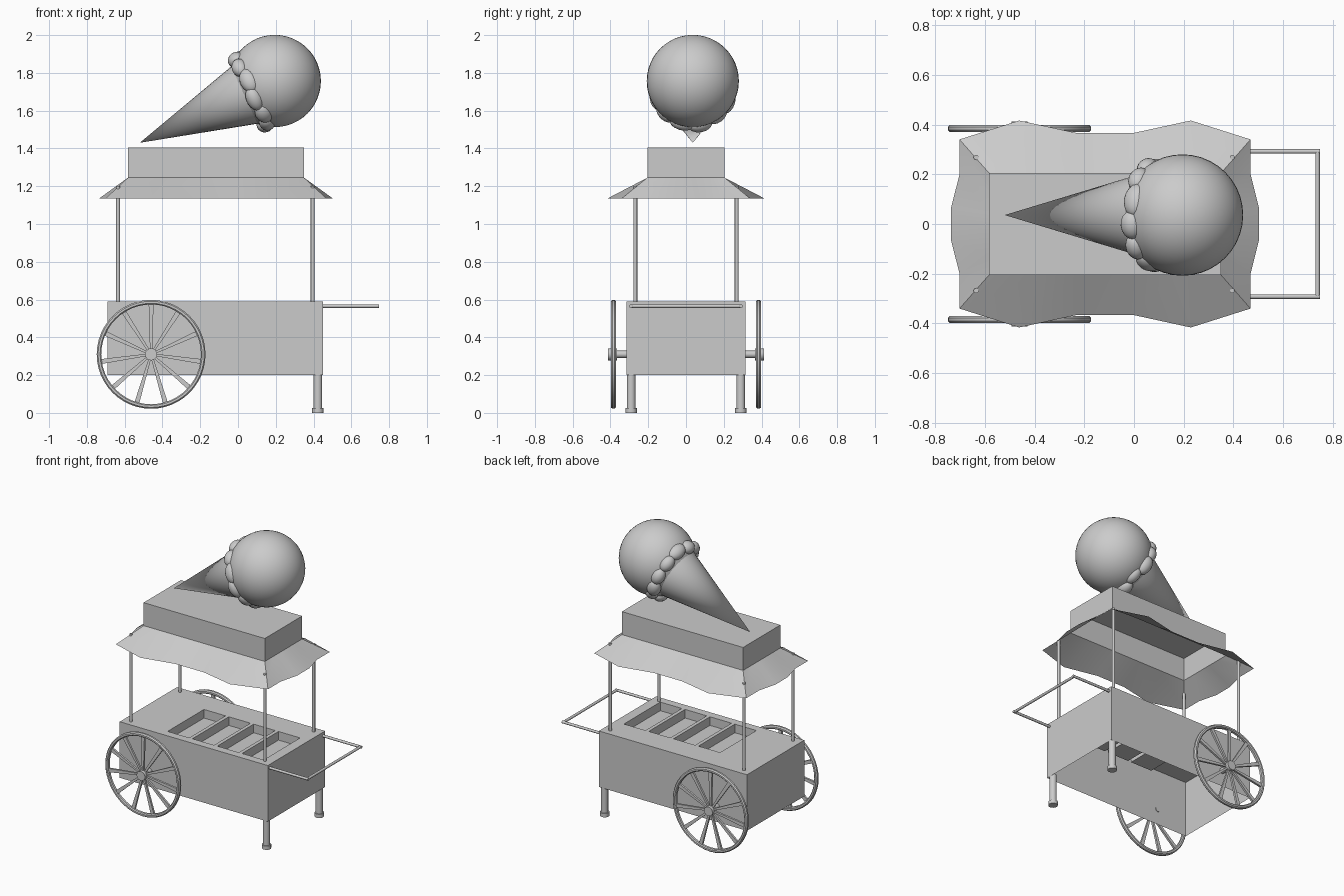
import bpy, bmesh, math, random
from mathutils import Vector, Matrix

if "Cube" in bpy.data.objects:
    bpy.data.objects.remove(bpy.data.objects["Cube"])

random.seed(4)


def mesh_object(name, verts, faces):
    me = bpy.data.meshes.new(name)
    me.from_pydata(verts, [], faces)
    bm = bmesh.new()
    bm.from_mesh(me)
    bmesh.ops.remove_doubles(bm, verts=bm.verts, dist=1e-5)
    bmesh.ops.recalc_face_normals(bm, faces=bm.faces)
    bm.to_mesh(me)
    bm.free()
    ob = bpy.data.objects.new(name, me)
    bpy.context.collection.objects.link(ob)
    return ob


def finish(ob, name, angle=40):
    ob.name = name
    bpy.ops.object.select_all(action='DESELECT')
    ob.select_set(True)
    bpy.context.view_layer.objects.active = ob
    bpy.ops.object.shade_smooth_by_angle(angle=math.radians(angle))
    return ob


def rod(name, a, b, r, r2=None, sides=16):
    a, b = Vector(a), Vector(b)
    d = b - a
    bpy.ops.mesh.primitive_cone_add(vertices=sides, radius1=r, radius2=r if r2 is None else r2,
                                    depth=d.length, location=(a + b) / 2,
                                    rotation=d.to_track_quat('Z', 'Y').to_euler())
    return finish(bpy.context.object, name)


def quad_strip(loop_a, loop_b):
    n = len(loop_a)
    return [(i, (i + 1) % n, n + (i + 1) % n, n + i) for i in range(n)]


def rect(x0, x1, y0, y1, z):
    return [(x0, y0, z), (x1, y0, z), (x1, y1, z), (x0, y1, z)]


# Cart walls, open underneath
X0, X1, Y, ZB, ZT = -0.69, 0.45, 0.315, 0.20, 0.59
lo, hi = rect(X0, X1, -Y, Y, ZB), rect(X0, X1, -Y, Y, ZT)
mesh_object("cart_walls", lo + hi, quad_strip(lo, hi))

# Counter with four sunken pans
pans, px0, px1, gap, deep = 4, -0.36, 0.38, 0.025, 0.06
width = (px1 - px0 - gap * (pans - 1)) / pans
xs = [X0]
for i in range(pans):
    s = px0 + i * (width + gap)
    xs += [s, s + width]
xs.append(X1)
ys = [-Y, -0.26, 0.14, Y]
verts, faces = [], []


def add_quad(q):
    faces.append(tuple(range(len(verts), len(verts) + 4)))
    verts.extend(q)


for i in range(len(xs) - 1):
    for j in range(3):
        cell = rect(xs[i], xs[i + 1], ys[j], ys[j + 1], ZT)
        if i % 2 == 1 and j == 1:
            floor = rect(xs[i], xs[i + 1], ys[j], ys[j + 1], ZT - deep)
            add_quad(floor)
            for k in range(4):
                m = (k + 1) % 4
                add_quad([cell[k], cell[m], floor[m], floor[k]])
        else:
            add_quad(cell)
mesh_object("counter_with_pans", verts, faces)

# Legs, posts and wheels on both sides
WX, WZ, WY = -0.46, 0.31, 0.384
for side, sy in (("front", -1), ("back", 1)):
    rod(side + "_leg", (0.423, sy * 0.29, 0.01), (0.423, sy * 0.29, ZB + 0.02), 0.023)
    rod(side + "_foot", (0.423, sy * 0.29, 0), (0.423, sy * 0.29, 0.026), 0.03)
    for end, x in (("left", -0.635), ("right", 0.395)):
        rod(f"{side}_{end}_post", (x, sy * 0.268, ZT), (x, sy * 0.268, 1.2), 0.01, sides=12)

    # Rim: bevelled profile swept round the axle
    prof = [(0.264, -0.008), (0.27, -0.014), (0.281, -0.014), (0.288, -0.006),
            (0.288, 0.006), (0.281, 0.014), (0.27, 0.014), (0.264, 0.008)]
    n, p = 48, len(prof)
    rv = [(WX + r * math.cos(2 * math.pi * i / n), sy * WY + w, WZ + r * math.sin(2 * math.pi * i / n))
          for i in range(n) for r, w in prof]
    rf = [(i * p + k, i * p + (k + 1) % p, (i + 1) % n * p + (k + 1) % p, (i + 1) % n * p + k)
          for i in range(n) for k in range(p)]
    finish(mesh_object(side + "_wheel_rim", rv, rf), side + "_wheel_rim")

    # Tapered spokes
    sv, sf = [], []
    for i in range(11):
        a = math.pi / 2 + 2 * math.pi * i / 11
        u, t = Vector((math.cos(a), 0, math.sin(a))), Vector((-math.sin(a), 0, math.cos(a)))
        b = len(sv)
        for r, w in ((0.02, 0.006), (0.27, 0.013)):
            for st, sw in ((-1, -1), (1, -1), (1, 1), (-1, 1)):
                sv.append(Vector((WX, sy * WY, WZ)) + u * r + t * w * st + Vector((0, 0.007 * sw, 0)))
        sf += [tuple(b + q for q in f) for f in quad_strip(range(4), range(4))]
    mesh_object(side + "_wheel_spokes", sv, sf)
    rod(side + "_hub", (WX, sy * 0.365, WZ), (WX, sy * 0.412, WZ), 0.032, sides=20)
    rod(side + "_axle", (WX, sy * 0.31, WZ), (WX, sy * 0.37, WZ), 0.019)

# Push handle
HZ, HX, HY = 0.565, 0.738, 0.292
for side, sy in (("front", -1), ("back", 1)):
    rod(side + "_handle_arm", (X1 - 0.01, sy * HY, HZ), (HX + 0.009, sy * HY, HZ), 0.009, sides=12)
rod("handle_bar", (HX, -HY, HZ), (HX, HY, HZ), 0.009, sides=12)

# Roof block, open underneath
RX0, RX1, RY, RZ, RT = -0.583, 0.35, 0.205, 1.245, 1.405
lo, hi = rect(RX0, RX1, -RY, RY, RZ), rect(RX0, RX1, -RY, RY, RT)
mesh_object("roof_block", lo + hi, quad_strip(lo, hi) + [(4, 5, 6, 7)])

# Wavy awning: rim points joined to the roof block edge
cx = (RX0 + RX1) / 2
long_side = [(-0.585, 0.34), (-0.345, 0.416), (-0.11, 0.365)]
long_side += [(-x, y) for x, y in reversed(long_side)]
short_side = [(0.585, 0.2), (0.619, 0.065), (0.619, -0.065), (0.585, -0.2)]
half = long_side + short_side
rim = [(cx + x, y, 1.135) for x, y in half] + [(cx - x, -y, 1.135) for x, y in half]
hx = (RX1 - RX0) / 2
top_half = [(-hx + 2 * hx * i / 5, RY) for i in range(6)] + [(hx, RY - 2 * RY * i / 5) for i in range(1, 5)]
top = [(cx + x, y, RZ) for x, y in top_half] + [(cx - x, -y, RZ) for x, y in top_half]
finish(mesh_object("awning", top + rim, quad_strip(top, rim)), "awning", 25)

# Display cone and scoop
tip, ball = Vector((-0.52, 0.036, 1.43)), Vector((0.195, 0.036, 1.757))
axis = Vector((0.91, 0, 0.415)).normalized()
rod("display_cone", tip, tip + axis * 0.65, 0.0, 0.178, sides=32)
bpy.ops.mesh.primitive_uv_sphere_add(segments=40, ring_count=24, radius=0.244, location=ball)
finish(bpy.context.object, "scoop")

# Ring of drips where the scoop meets the cone
centre = tip + axis * 0.655
side_v = Vector((0, 1, 0))
up_v = axis.cross(side_v).normalized()
for i in range(12):
    a = 2 * math.pi * (i + 0.4) / 12
    out = side_v * math.cos(a) + up_v * math.sin(a)
    along = axis.cross(out)
    bpy.ops.mesh.primitive_uv_sphere_add(segments=16, ring_count=10, radius=1)
    drip = bpy.context.object
    rot = Matrix((along, axis, out)).transposed().to_4x4()
    size = Matrix.Diagonal((random.uniform(0.055, 0.07), random.uniform(0.042, 0.052), 0.042, 1))
    drip.matrix_world = Matrix.Translation(centre + out * 0.19 + axis * random.uniform(-0.015, 0.015)) @ rot @ size
    finish(drip, f"drip_{i + 1}")
